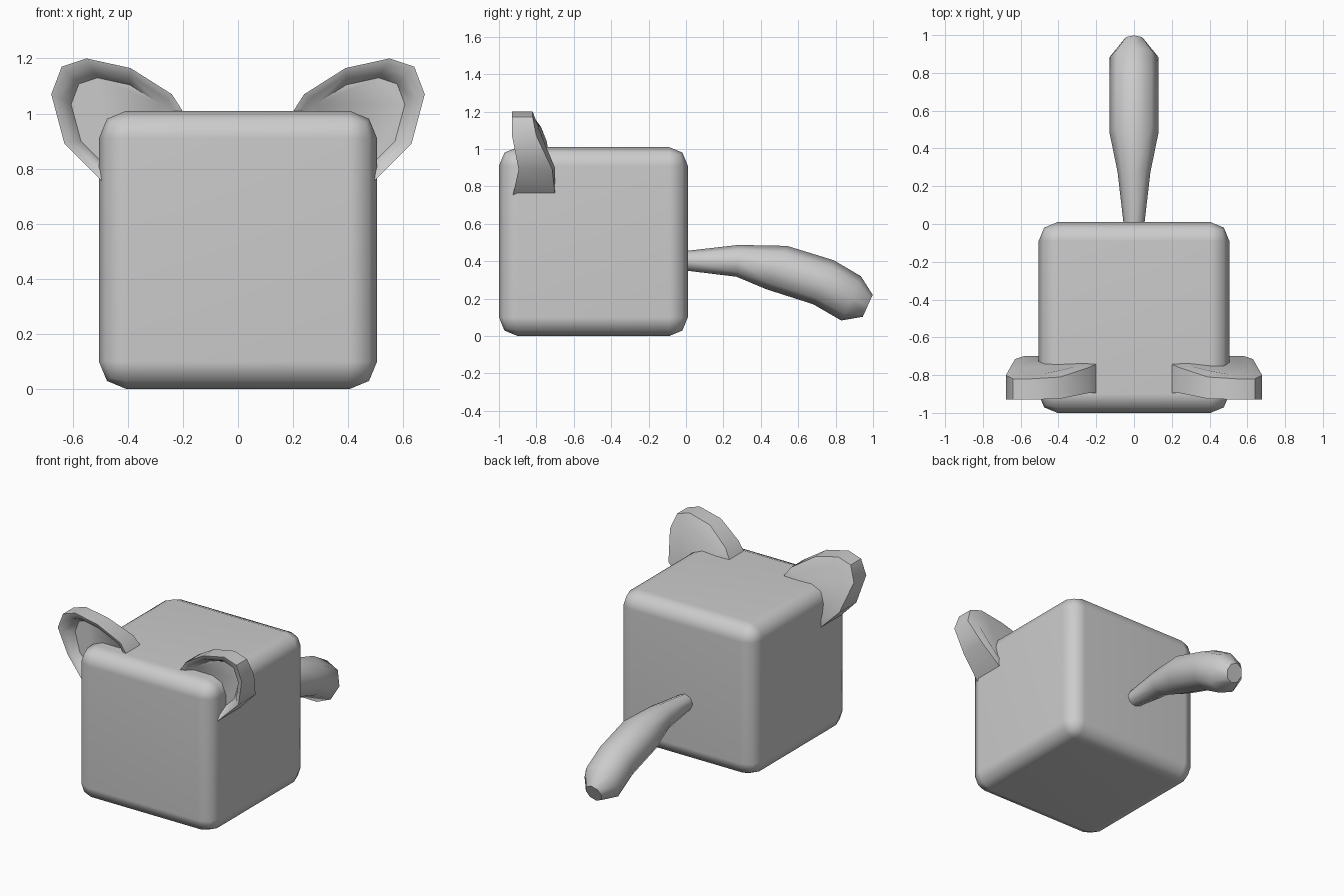
import bpy, bmesh
from math import sin, cos, pi, radians

if "Cube" in bpy.data.objects:
    bpy.data.objects.remove(bpy.data.objects["Cube"])


def finish(name, bm, angle=50):
    bmesh.ops.recalc_face_normals(bm, faces=bm.faces)
    me = bpy.data.meshes.new(name)
    bm.to_mesh(me)
    bm.free()
    ob = bpy.data.objects.new(name, me)
    bpy.context.collection.objects.link(ob)
    bpy.ops.object.select_all(action='DESELECT')
    ob.select_set(True)
    bpy.context.view_layer.objects.active = ob
    bpy.ops.object.shade_smooth_by_angle(angle=radians(angle))
    return ob


def loft(rings):
    """Skin a list of equal-length closed rings and cap both ends."""
    bm = bmesh.new()
    loops = [[bm.verts.new(p) for p in ring] for ring in rings]
    n = len(loops[0])
    for a, b in zip(loops, loops[1:]):
        for i in range(n):
            j = (i + 1) % n
            bm.faces.new((a[i], a[j], b[j], b[i]))
    bm.faces.new(loops[0])
    bm.faces.new(loops[-1])
    return bm


# Body: rounded cube
bm = bmesh.new()
bmesh.ops.create_cube(bm, size=1)
for v in bm.verts:
    v.co.x *= 1.01
    v.co.y = v.co.y * 1.01 - 0.495
    v.co.z = (v.co.z + 0.5) * 1.01
bmesh.ops.bevel(bm, geom=bm.edges[:], offset=0.1, segments=2,
                profile=0.5, affect='EDGES')
body = finish("body", bm)
body.modifiers.new("face_normals", 'WEIGHTED_NORMAL')

# Tail: eight-sided rings given by top (y, z), bottom (y, z), half width
stations = [
    ((-0.05, 0.45), (-0.05, 0.355), 0.05),
    ((0.00, 0.455), (0.00, 0.35), 0.055),
    ((0.28, 0.487), (0.27, 0.317), 0.087),
    ((0.54, 0.482), (0.43, 0.25), 0.13),
    ((0.79, 0.405), (0.68, 0.17), 0.13),
    ((0.935, 0.32), (0.83, 0.083), 0.13),
    ((0.998, 0.22), (0.945, 0.103), 0.058),
]
rings = []
for (ty, tz), (by, bz), w in stations:
    ring = []
    for k in range(8):
        a = 2 * pi * k / 8
        c = cos(a)
        ring.append((w * sin(a),
                     (ty + by) / 2 + c * (ty - by) / 2,
                     (tz + bz) / 2 + c * (tz - bz) / 2))
    rings.append(ring)
finish("tail", loft(rings))

# Ears: outline (x, z), with front rim, rear rim and back panel depths
outline = [(0.195, 1.00), (0.24, 1.07), (0.39, 1.165), (0.55, 1.20),
           (0.64, 1.17), (0.678, 1.07), (0.63, 0.89), (0.495, 0.755)]
front = [-0.895, -0.895, -0.925, -0.93, -0.93, -0.93, -0.895, -0.925]
rear = [-0.74, -0.76, -0.81, -0.82, -0.82, -0.80, -0.715, -0.70]
panel = [-0.735, -0.745, -0.775, -0.80, -0.79, -0.76, -0.70, -0.70]
floor = [-0.85] * 8


def ear_ring(scale, depths, side):
    cx, cz = 0.40, 0.93
    return [(side * (cx + (x - cx) * scale), y, cz + (z - cz) * scale)
            for (x, z), y in zip(outline, depths)]


for side, name in ((-1, "ear_left"), (1, "ear_right")):
    finish(name, loft([
        ear_ring(0.74, floor, side),
        ear_ring(0.88, [y + 0.01 for y in front], side),
        ear_ring(1.0, front, side),
        ear_ring(1.0, rear, side),
        ear_ring(0.8, panel, side),
    ]))
